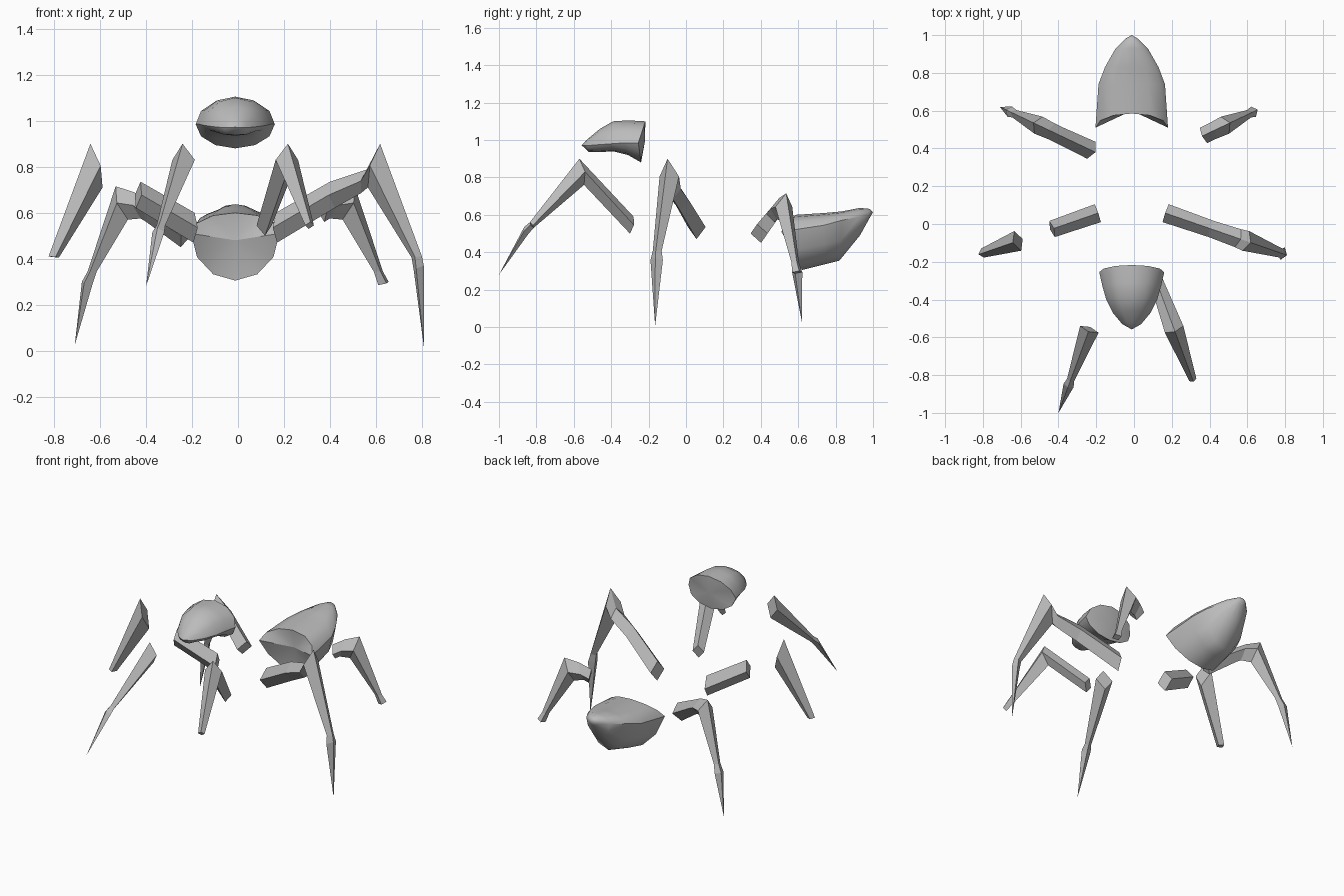
import bpy, bmesh, math
from mathutils import Vector

if "Cube" in bpy.data.objects:
    bpy.data.objects.remove(bpy.data.objects["Cube"])

AXIS = -0.012  # the mirror plane of the body

grey = bpy.data.materials.new("grey")
grey.diffuse_color = (0.5, 0.5, 0.5, 1)
grey.use_nodes = True
grey.node_tree.nodes["Principled BSDF"].inputs["Base Color"].default_value = grey.diffuse_color


def loft(name, rings, smooth, tip=None, start=None):
    """Skin closed rings; each end is a fan to a point or one flat face."""
    bm = bmesh.new()
    loops = [[bm.verts.new(p) for p in r] for r in rings]
    n = len(loops[0])
    for a, b in zip(loops, loops[1:]):
        for i in range(n):
            bm.faces.new((a[i], a[(i + 1) % n], b[(i + 1) % n], b[i]))
    for loop, point in ((loops[0], start), (loops[-1], tip)):
        if point is None:
            bm.faces.new(loop)
        else:
            v = bm.verts.new(point)
            for i in range(n):
                bm.faces.new((loop[i], loop[(i + 1) % n], v))
    bmesh.ops.recalc_face_normals(bm, faces=bm.faces)
    me = bpy.data.meshes.new(name)
    bm.to_mesh(me)
    bm.free()
    me.materials.append(grey)
    ob = bpy.data.objects.new(name, me)
    bpy.context.collection.objects.link(ob)
    if smooth:
        bpy.context.view_layer.objects.active = ob
        ob.select_set(True)
        bpy.ops.object.shade_smooth_by_angle(angle=math.radians(40))
        ob.select_set(False)


def body_ring(w, ys, yt, yb, zs, zt, zb, n=12):
    """Oval section with separate side, top and bottom heights."""
    pts = []
    for i in range(n):
        a = 2 * math.pi * i / n
        s = math.sin(a)
        y, z = (yt, zt) if s > 0 else (yb, zb)
        k = abs(s)
        pts.append((AXIS + w * math.cos(a), ys + (y - ys) * k, zs + (z - zs) * k))
    return pts


# Head: rounded wedge with a closed, slightly bulging back
loft("head", [body_ring(*r) for r in (
    (0.172, -0.255, -0.217, -0.24, 0.985, 1.10, 0.88),
    (0.155, -0.33, -0.31, -0.31, 0.985, 1.105, 0.92),
    (0.135, -0.40, -0.39, -0.39, 0.98, 1.10, 0.94),
    (0.10, -0.47, -0.46, -0.46, 0.975, 1.06, 0.935),
    (0.05, -0.53, -0.52, -0.52, 0.97, 1.01, 0.937))],
    True, tip=(AXIS, -0.558, 0.972), start=(AXIS, -0.22, 0.99))

# Abdomen: deep keel below, shallow lid above, pointed at the back
loft("abdomen", [body_ring(*r) for r in (
    (0.192, 0.51, 0.585, 0.62, 0.51, 0.60, 0.305),
    (0.176, 0.74, 0.74, 0.74, 0.545, 0.61, 0.335),
    (0.142, 0.83, 0.83, 0.82, 0.57, 0.618, 0.355),
    (0.085, 0.93, 0.93, 0.93, 0.59, 0.637, 0.49),
    (0.035, 0.98, 0.98, 0.98, 0.605, 0.632, 0.58))],
    True, tip=(AXIS, 1.0, 0.615), start=(AXIS, 0.60, 0.48))

# Leg shapes: plan start, plan tip, measuring axis, tip height, and stations of
# (outer position, outer z, inner position, inner z, half width)
LEGS = {
    "middle": ((0.16, 0.06), (0.81, -0.165), 0, 0.005, (
        (0.165, 0.60, 0.17, 0.47, 0.05),
        (0.40, 0.735, 0.42, 0.62, 0.045),
        (0.565, 0.79, 0.535, 0.685, 0.05),
        (0.618, 0.90, 0.565, 0.71, 0.055),
        (0.80, 0.41, 0.755, 0.405, 0.025),
        (0.808, 0.37, 0.765, 0.345, 0.035))),
    "rear": ((0.18, 0.38), (0.686, 0.62), 0, 0.025, (
        (0.18, 0.55, 0.225, 0.45, 0.05),
        (0.36, 0.65, 0.375, 0.56, 0.045),
        (0.43, 0.69, 0.40, 0.575, 0.045),
        (0.508, 0.715, 0.455, 0.57, 0.05),
        (0.63, 0.345, 0.59, 0.345, 0.022),
        (0.655, 0.30, 0.61, 0.285, 0.03))),
    "front": ((0.11, -0.28), (0.376, -1.0), 1, 0.28, (
        (-0.28, 0.59, -0.30, 0.50, 0.035),
        (-0.57, 0.90, -0.545, 0.76, 0.052),
        (-0.835, 0.56, -0.815, 0.53, 0.02),
        (-0.865, 0.535, -0.845, 0.495, 0.028))),
}


def leg(name, kind, side, first, last, pointed):
    """Diamond-section limb following a straight line in plan."""
    p0, p1, axis, tip_z, stations = LEGS[kind]
    a, b = Vector(p0), Vector(p1)
    d = (b - a).normalized()
    across = Vector((-d.y, d.x))

    def place(p, z):
        return (p.x if side > 0 else 2 * AXIS - p.x, p.y, z)

    def at(c):
        return a + (b - a) * ((c - p0[axis]) / (p1[axis] - p0[axis]))

    rings = []
    for co, zo, ci, zi, w in stations[first:last + 1]:
        o, i = at(co), at(ci)
        m, z = (o + i) / 2, (zo + zi) / 2
        rings.append([place(o, zo), place(m + across * w, z),
                      place(i, zi), place(m - across * w, z)])
    loft(name, rings, False, tip=place(b, tip_z) if pointed else None)


# Limbs: some are whole, some are only single segments
leg("right_middle_leg", "middle", 1, 0, 5, True)
leg("left_middle_thigh", "middle", -1, 0, 1, False)
leg("left_middle_shin", "middle", -1, 3, 4, False)
leg("left_rear_leg", "rear", -1, 0, 5, True)
leg("right_rear_leg", "rear", 1, 1, 5, False)
leg("right_front_leg", "front", 1, 0, 2, False)
leg("left_front_shin", "front", -1, 1, 3, True)
